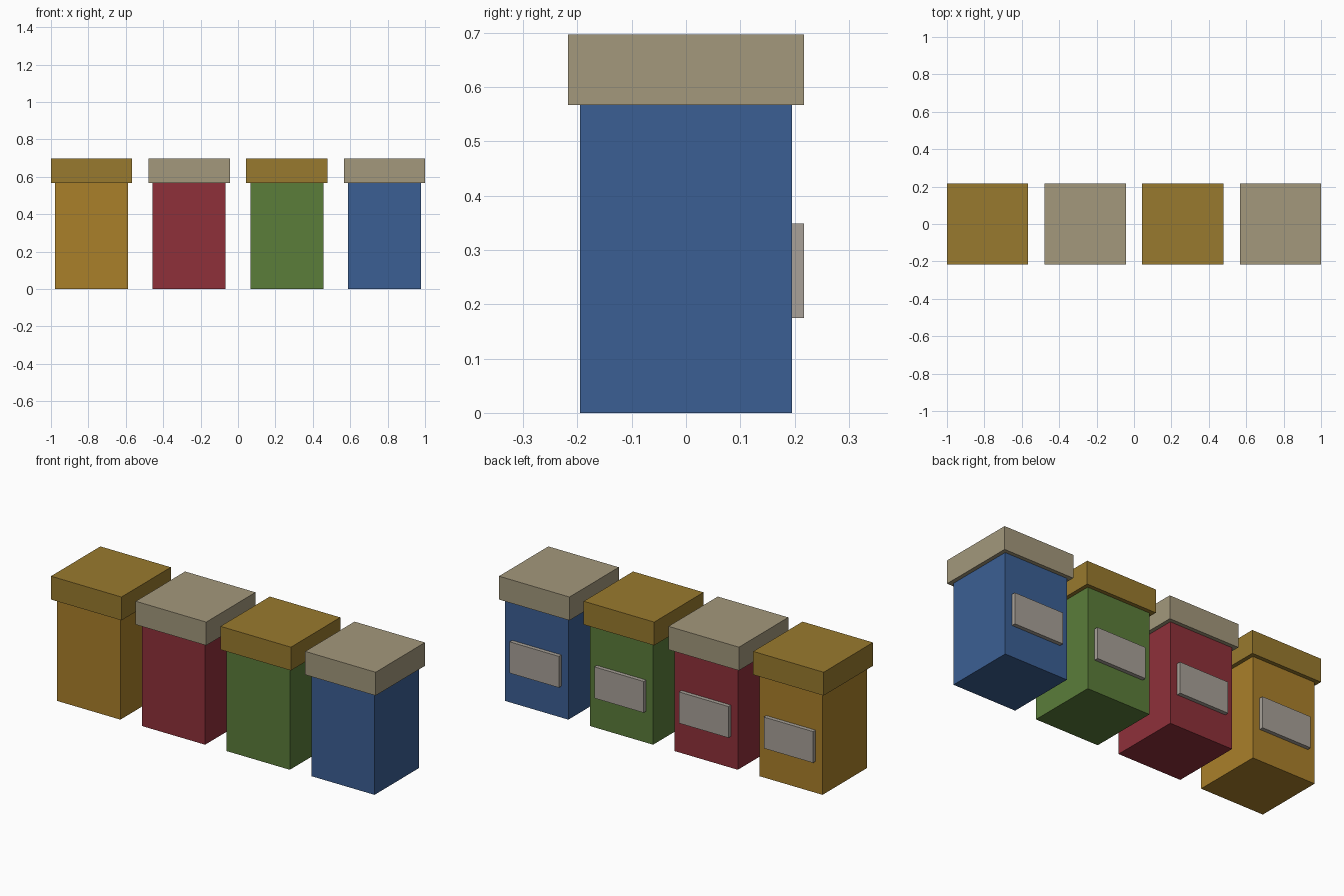
import bpy

if "Cube" in bpy.data.objects:
    bpy.data.objects.remove(bpy.data.objects["Cube"])


def material(name, hex_code):
    # sRGB hex to linear viewport colour
    rgb = [int(hex_code[i:i + 2], 16) / 255 for i in (0, 2, 4)]
    mat = bpy.data.materials.new(name)
    mat.diffuse_color = [((c + 0.055) / 1.055) ** 2.4 for c in rgb] + [1]
    mat.use_nodes = True
    mat.node_tree.nodes["Principled BSDF"].inputs["Base Color"].default_value = mat.diffuse_color
    return mat


def box(name, centre, size, mat):
    bpy.ops.mesh.primitive_cube_add(size=1, location=centre)
    obj = bpy.context.object
    obj.name = name
    obj.scale = size
    bpy.ops.object.transform_apply(location=False, rotation=False, scale=True)
    obj.data.materials.append(mat)


PITCH = 0.522
BODY_W, BODY_H = 0.39, 0.567
LID_W, LID_H = 0.434, 0.13
LABEL_W, LABEL_H, LABEL_T = 0.304, 0.174, 0.022

brass = material("brass_lid", "997A2E")
pewter = material("pewter_lid", "A3987C")
paper = material("label_paper", "A8A198")
jars = [("ochre", "AA802A", brass), ("red", "8F303A", pewter),
        ("green", "5B7D3A", brass), ("blue", "3B5F94", pewter)]

for i, (colour, code, lid_mat) in enumerate(jars):
    x = (i - 1.5) * PITCH
    # square jar body
    box(f"{colour}_jar_body", (x, 0, BODY_H / 2), (BODY_W, BODY_W, BODY_H),
        material(f"{colour}_body", code))
    # overhanging lid
    box(f"{colour}_jar_lid", (x, 0, BODY_H + LID_H / 2), (LID_W, LID_W, LID_H), lid_mat)
    # raised label on the back face
    box(f"{colour}_jar_label", (x, BODY_W / 2 + LABEL_T / 2, 0.262),
        (LABEL_W, LABEL_T, LABEL_H), paper)
